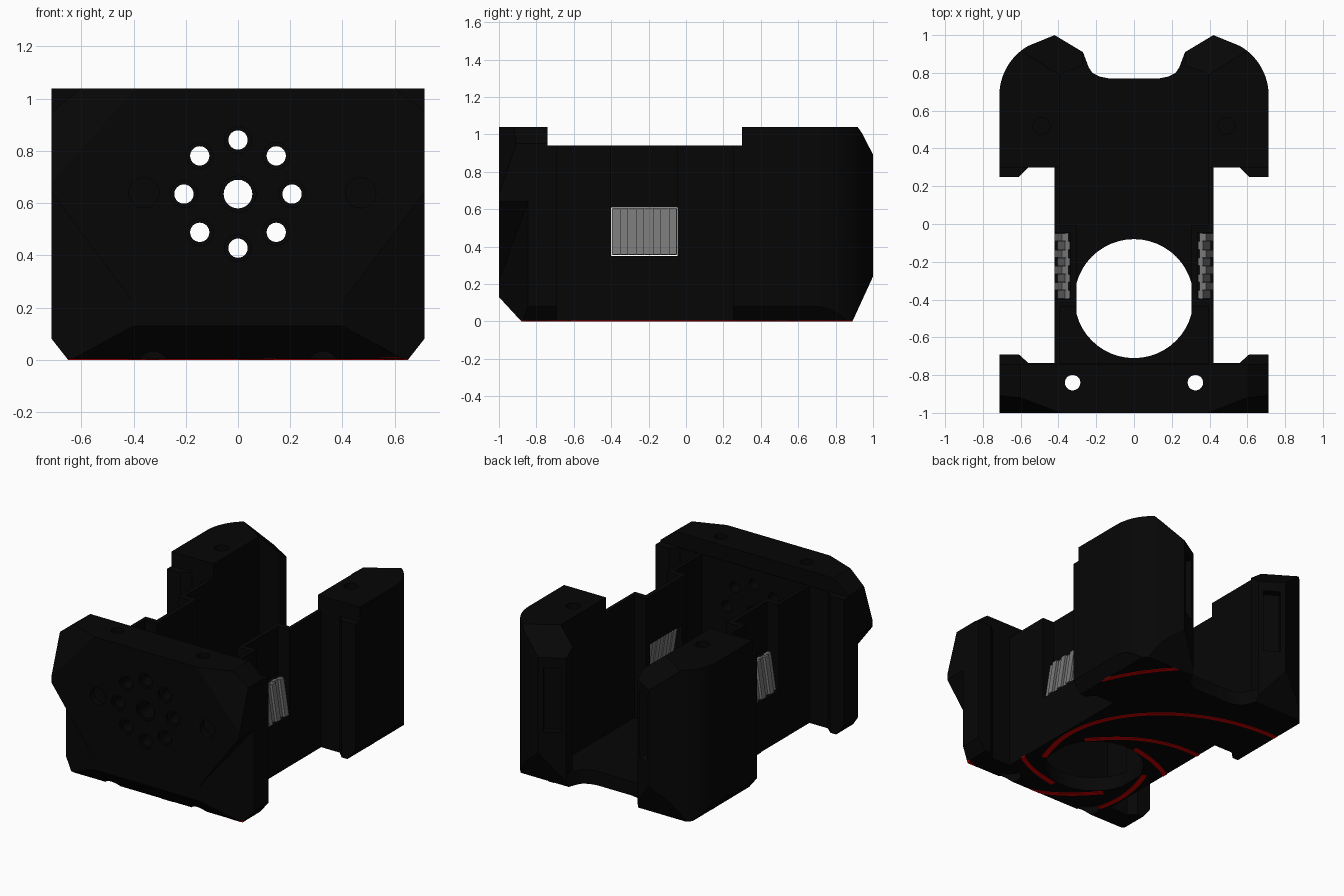
import bpy, bmesh, math
from mathutils import Vector, Matrix

if "Cube" in bpy.data.objects:
    bpy.data.objects.remove(bpy.data.objects["Cube"])


def material(name, rgb):
    m = bpy.data.materials.new(name)
    m.diffuse_color = (*rgb, 1)
    m.use_nodes = True
    m.node_tree.nodes["Principled BSDF"].inputs["Base Color"].default_value = m.diffuse_color
    return m


BLACK = material("black plastic", (0.0018, 0.0018, 0.0018))
GREY = material("grey vent", (0.19, 0.19, 0.19))
RED = material("red inlay", (0.6, 0.0, 0.0))


def make(name, bm, mat=None):
    bmesh.ops.recalc_face_normals(bm, faces=bm.faces)
    me = bpy.data.meshes.new(name)
    bm.to_mesh(me)
    bm.free()
    ob = bpy.data.objects.new(name, me)
    bpy.context.collection.objects.link(ob)
    if mat:
        me.materials.append(mat)
    return ob


def add_prism(bm, pts, z0, z1):
    """Extrude a flat outline between two heights."""
    f = bm.faces.new([bm.verts.new((x, y, z0)) for x, y in pts])
    r = bmesh.ops.extrude_face_region(bm, geom=[f])
    top = [v for v in r["geom"] if isinstance(v, bmesh.types.BMVert)]
    bmesh.ops.translate(bm, verts=top, vec=(0, 0, z1 - z0))


def prism(name, pts, z0, z1, mat=None):
    bm = bmesh.new()
    add_prism(bm, pts, z0, z1)
    return make(name, bm, mat)


def hull(pts):
    bm = bmesh.new()
    for p in pts:
        bm.verts.new(p)
    bmesh.ops.convex_hull(bm, input=bm.verts)
    bmesh.ops.dissolve_limit(bm, angle_limit=0.01, verts=bm.verts, edges=bm.edges)
    return make("cutter", bm)


def box(x0, x1, y0, y1, z0, z1):
    return hull([(x, y, z) for x in (x0, x1) for y in (y0, y1) for z in (z0, z1)])


def cyl(p0, p1, r, n=32):
    a, b = Vector(p0), Vector(p1)
    bm = bmesh.new()
    rot = (b - a).to_track_quat("Z", "Y").to_matrix().to_4x4()
    bmesh.ops.create_cone(bm, cap_ends=True, segments=n, radius1=r, radius2=r,
                          depth=(b - a).length,
                          matrix=Matrix.Translation((a + b) / 2) @ rot)
    return make("cutter", bm)


def boolean(ob, tool, op="DIFFERENCE", keep=False):
    mod = ob.modifiers.new("cut", "BOOLEAN")
    mod.operation, mod.solver, mod.object = op, "EXACT", tool
    bpy.context.view_layer.update()
    dg = bpy.context.evaluated_depsgraph_get()
    me = bpy.data.meshes.new_from_object(ob.evaluated_get(dg))
    ob.modifiers.clear()
    ob.data = me
    if not keep:
        bpy.data.objects.remove(tool)


def mirrored(half):
    return half + [(-x, y) for x, y in reversed(half)]


# Shell outline, right half, front to back
half = [(.713, -1), (.713, -.69), (.61, -.69), (.56, -.735), (.42, -.735),
        (.42, .3), (.56, .3), (.61, .25), (.713, .25)]
half += [(.41 + .303 * math.cos(math.radians(a)), .68 + .303 * math.sin(math.radians(a)))
         for a in range(0, 63, 6)]
half += [(.42, 1), (.27, .91), (.24, .83), (.22, .80), (.18, .78), (.13, .77)]
shell = prism("shell", mirrored(half), 0, 1.04, BLACK)

# Inner channel: thin walls, inward pads behind the vents, rear lips
boolean(shell, prism("cutter", mirrored([
    (.395, -.735), (.395, -.44), (.305, -.44), (.305, -.005), (.395, -.005),
    (.395, .79), (.27, .84), (.27, 1.2)]), .1, 1.2))

# Lowered side walls
boolean(shell, box(-1, 1, -.74, .3, .94, 1.2))

# Front bottom bevel and rear bottom bevels
boolean(shell, hull([(x, y, z) for x in (-1, 1)
                     for y, z in ((-1.05, .184), (-.834, -.05), (-1.05, -.05))]))
boolean(shell, hull([(x, y, z) for x in (-1, 1)
                     for y, z in ((1, .24), (.93, .08), (.89, 0), (.89, -.1), (1.1, -.1), (1.1, .24))]))

for s in (-1, 1):
    # Rear top bevel, parallel to the slanted inner rear face
    n = Vector((-.53, .846)) * .3
    line = ((.2, .667), (.75, 1.013))
    boolean(shell, hull([(s * x, y, z) for x, y in line for z in (1.04, 1.2)]
                        + [(s * (x + n.x), y + n.y, z) for x, y in line for z in (.77, 1.2)]))
    # Slot in the slanted inner rear face
    c, d, e = Vector((.345, .955)), Vector((.857, .514)) * .055, Vector((-.514, .857)) * .05
    boolean(shell, hull([(s * p.x, p.y, z) for i in (-1, 1) for j in (-1, 1)
                         for p in (c + d * i + e * j,) for z in (.38, .82)]))
    # Side bottom bevel
    boolean(shell, hull([(s * x, y, z) for y in (-1.2, 1.2)
                         for x, z in ((.713, .08), (.65, 0), (.65, -.1), (.8, -.1), (.8, .08))]))
    # Front block top side bevel
    boolean(shell, hull([(s * x, y, z) for y in (-1.2, -.5)
                         for x, z in ((.6, 1.04), (.72, .945), (.8, .945), (.8, 1.2), (.6, 1.2))]))
    # Lower front corner cut with a slanted upper edge
    boolean(shell, hull([(s * x, y, z) for x, yi, zt in ((.4, -1, .22), (.72, -.84, .65))
                         for y in (yi, -1.1) for z in (-.1, zt)]))
    # Upper front corner bevel
    a, b, c = Vector((.39, -1, 1.04)), Vector((.60, -.92, 1.04)), Vector((.713, -1, .68))
    out = (c - a).cross(b - a).normalized() * .3
    if out.y > 0:
        out = -out
    corners = [a - (b - a), b + (b - a) * 2, a + (c - a) * 2 - (b - a), b + (c - a) * 2 + (b - a) * 2,
               a - (c - a) - (b - a), b - (c - a) + (b - a) * 2]
    boolean(shell, hull([(s * q.x, q.y, q.z) for p in corners for q in (p, p + out)]))
    # Vent window and the open groove above it
    boolean(shell, box(s * .25, s * .5, -.4, -.045, .35, .61))
    boolean(shell, box(s * .335, s * .5, -.4, -.045, .35, 1.2))
    # Vertical bolt holes, lower counterbores and rear top screw holes
    boolean(shell, cyl((s * .325, -.84, -.1), (s * .325, -.84, 1.2), .041))
    boolean(shell, cyl((s * .325, -.84, -.1), (s * .325, -.84, .06), .07))
    boolean(shell, cyl((s * .49, .52, .9), (s * .49, .52, 1.2), .045))

# Round opening in the floor, flattened at the sides
opening = cyl((0, -.395, -.1), (0, -.395, .2), .315, 48)
boolean(opening, box(-.304, .304, -1, 1, -1, 1), "INTERSECT")
boolean(shell, opening)

# Front hole pattern with shallow counterbores
spots = [(0, .635, .055)]
spots += [(.207 * math.cos(k * math.pi / 4), .635 + .207 * math.sin(k * math.pi / 4), .037)
          for k in range(8)]
for x, z, r in spots:
    boolean(shell, cyl((x, -1.1, z), (x, -.6, z), r, 24))
    boolean(shell, cyl((x, -1.1, z), (x, -.985, z), r + .014, 24))
for x in (-.36, .47):
    boolean(shell, cyl((x, -1.1, .64), (x, -.96, .64), .058, 24))

# Red swirl on the underside, six curved arms trimmed to the shell
bm = bmesh.new()
for k in range(6):
    inner, outer = [], []
    for i in range(33):
        s = 1.15 * i / 32
        r, a = .34 + .88 * s * s, math.radians(-20 + 60 * k + 143 * s)
        c, d = math.cos(a), math.sin(a)
        inner.append(((r - .018) * c, -.395 + (r - .018) * d))
        outer.append(((r + .018) * c, -.395 + (r + .018) * d))
    add_prism(bm, inner + outer[::-1], -.02, .009)
swirl = make("swirl_inlay", bm, RED)
boolean(swirl, shell, "INTERSECT", keep=True)
boolean(shell, box(-2, 2, -2, 2, -1, .004))

# Grey vent slats filling the side windows, leaning outward at the bottom
for s, side in ((-1, "left"), (1, "right")):
    bm = bmesh.new()
    lean = Matrix.Rotation(s * math.radians(-9), 4, "Y")
    for k in range(8):
        y = -.395 + .0432 * (k + .5)
        m = Matrix.Translation((s * (.372 + .016 * (k % 2)), y, .48)) @ lean
        bmesh.ops.create_cube(bm, size=1, matrix=m @ Matrix.Diagonal((.028, .0405, .25, 1)))
    # backing strip joining the slats
    bmesh.ops.create_cube(bm, size=1, matrix=Matrix.Translation((s * .374, -.2225, .48)) @ lean
                          @ Matrix.Diagonal((.016, .348, .248, 1)))
    make(side + "_vent_slats", bm, GREY)

# One colour per part, smooth curves with sharp edges
for ob, mat in ((shell, BLACK), (swirl, RED)):
    ob.data.materials.clear()
    ob.data.materials.append(mat)
    for p in ob.data.polygons:
        p.material_index = 0
bpy.ops.object.select_all(action="DESELECT")
shell.select_set(True)
bpy.context.view_layer.objects.active = shell
bpy.ops.object.shade_smooth_by_angle(angle=math.radians(20))
